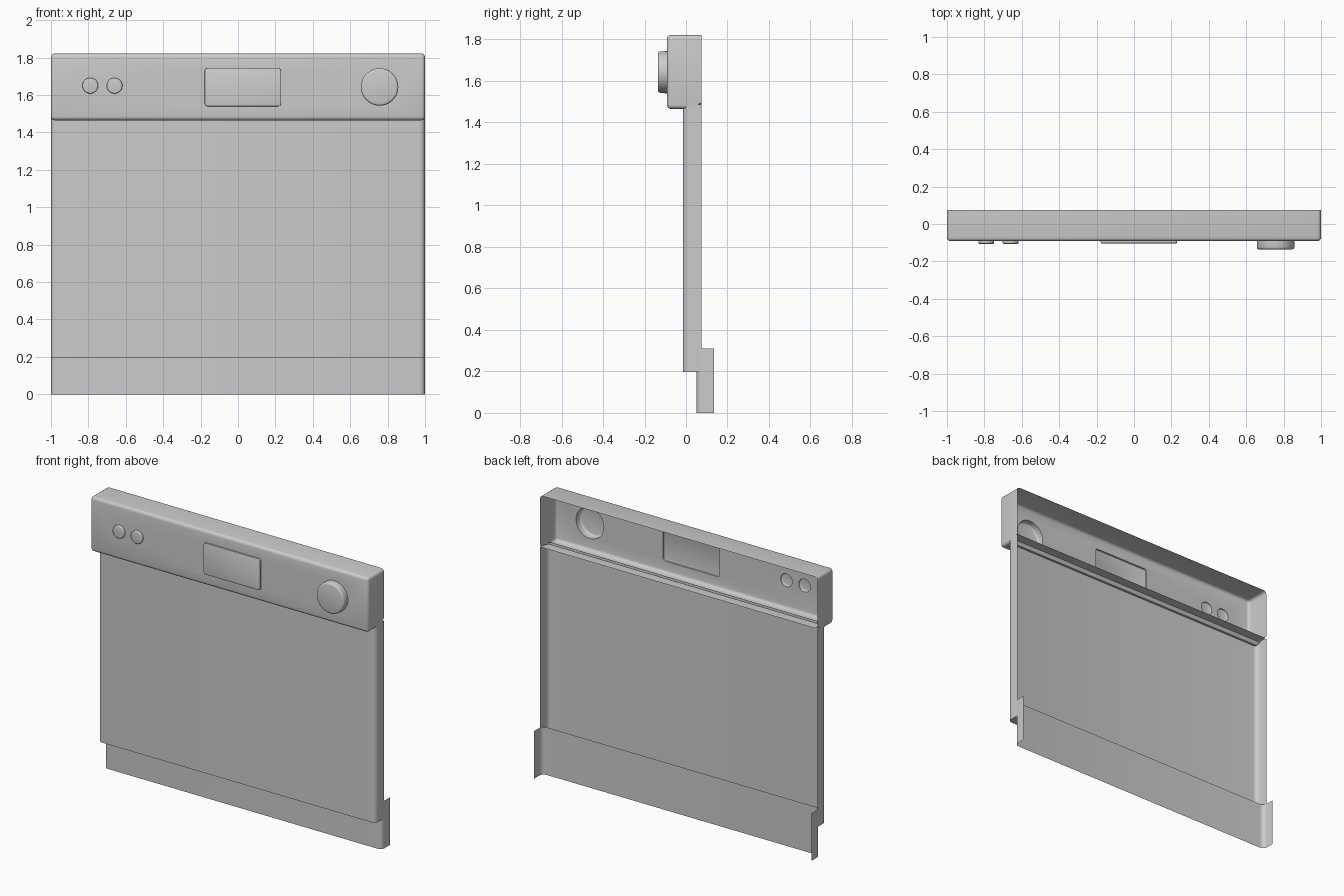
import bpy, bmesh, math
from mathutils import Matrix

if "Cube" in bpy.data.objects:
    bpy.data.objects.remove(bpy.data.objects["Cube"])


def make_object(name, bm, smooth=True):
    bmesh.ops.recalc_face_normals(bm, faces=bm.faces[:])
    mesh = bpy.data.meshes.new(name)
    bm.to_mesh(mesh)
    bm.free()
    ob = bpy.data.objects.new(name, mesh)
    bpy.context.collection.objects.link(ob)
    if smooth:
        shade(ob)
    return ob


def shade(ob):
    bpy.ops.object.select_all(action='DESELECT')
    ob.select_set(True)
    bpy.context.view_layer.objects.active = ob
    bpy.ops.object.shade_smooth_by_angle(angle=math.radians(35))


def u_shell(name, y_front, y_back, z0, z1, r, floor_y=None):
    """Open-backed sheet: rounded U in plan, raised from z0 to z1."""
    half = [(1, y_back)]
    if floor_y is not None:
        half.append((1, floor_y))
    for i in range(7):
        a = math.radians(15 * i)
        half.append((1 - r + r * math.cos(a), y_front + r - r * math.sin(a)))
    path = half + [(-x, y) for x, y in reversed(half)]
    bm = bmesh.new()
    low = [bm.verts.new((x, y, z0)) for x, y in path]
    high = [bm.verts.new((x, y, z1)) for x, y in path]
    for i in range(len(path) - 1):
        bm.faces.new((low[i], high[i], high[i + 1], low[i + 1]))
    if floor_y is not None:
        bm.faces.new(low[1:-1])
    return make_object(name, bm)


def round_bump(x, z, r, y_front, bevel):
    """Round button or knob whose rear end is buried in the panel."""
    bm = bmesh.new()
    depth = -0.06 - y_front
    m = Matrix.Translation((x, y_front + depth / 2, z)) @ Matrix.Rotation(math.pi / 2, 4, 'X')
    bmesh.ops.create_cone(bm, cap_ends=True, segments=48, radius1=r, radius2=r, depth=depth, matrix=m)
    rim = [e for e in bm.edges if all(v.co.y < y_front + 1e-4 for v in e.verts)]
    bmesh.ops.bevel(bm, geom=rim, offset=bevel, segments=3, profile=0.5, affect='EDGES')
    return make_object("bump_cutter", bm, False)


def display_bump(x0, x1, z0, z1, y_front):
    """Rectangular display window with rounded corners."""
    bm = bmesh.new()
    depth = -0.06 - y_front
    m = Matrix.Translation(((x0 + x1) / 2, y_front + depth / 2, (z0 + z1) / 2)) \
        @ Matrix.Diagonal((x1 - x0, depth, z1 - z0, 1))
    bmesh.ops.create_cube(bm, size=1, matrix=m)
    corners = [e for e in bm.edges if abs(e.verts[0].co.y - e.verts[1].co.y) > 0.01]
    bmesh.ops.bevel(bm, geom=corners, offset=0.015, segments=4, profile=0.5, affect='EDGES')
    rim = [e for e in bm.edges if all(v.co.y < y_front + 1e-4 for v in e.verts)]
    bmesh.ops.bevel(bm, geom=rim, offset=0.004, segments=2, profile=0.5, affect='EDGES')
    return make_object("bump_cutter", bm, False)


# control panel: stepped side profile swept across the width, front edges rounded
Y0, YB = -0.092, 0.075
profile = [(Y0, 1.465), (0.0, 1.465), (0.012, 1.487), (YB, 1.487), (YB, 1.822), (Y0, 1.822)]
bm = bmesh.new()
ends = [[bm.verts.new((x, y, z)) for y, z in profile] for x in (-1, 1)]
for loop in ends:
    bm.faces.new(loop)
n = len(profile)
for i in range(n):
    j = (i + 1) % n
    bm.faces.new((ends[0][i], ends[0][j], ends[1][j], ends[1][i]))
rounded = []
for e in bm.edges:
    a, b = (v.co for v in e.verts)
    front = max(a.y, b.y) < Y0 + 1e-4
    side_run = abs(a.x - b.x) < 1e-4 and abs(a.y - b.y) > 1e-3
    if front or side_run:
        rounded.append(e)
bmesh.ops.bevel(bm, geom=rounded, offset=0.02, segments=4, profile=0.5, affect='EDGES', clamp_overlap=True)
panel = make_object("control_panel", bm, False)

# raised buttons, display and knob, merged so the panel is hollow behind them
bumps = [round_bump(-0.79, 1.65, 0.042, -0.106, 0.006),
         round_bump(-0.66, 1.65, 0.042, -0.106, 0.006),
         round_bump(0.757, 1.643, 0.1, -0.136, 0.012),
         display_bump(-0.178, 0.23, 1.54, 1.745, -0.103)]
for b in bumps:
    mod = panel.modifiers.new("raise", 'BOOLEAN')
    mod.operation = 'UNION'
    mod.solver = 'EXACT'
    mod.object = b
bpy.context.view_layer.update()
merged = bpy.data.meshes.new_from_object(panel.evaluated_get(bpy.context.evaluated_depsgraph_get()))
panel.modifiers.clear()
panel.data = merged
for b in bumps:
    bpy.data.objects.remove(b)

# open back of the panel
bm = bmesh.new()
bm.from_mesh(merged)
back = [f for f in bm.faces if all(v.co.y > YB - 1e-3 for v in f.verts)]
bmesh.ops.delete(bm, geom=back, context='FACES')
bm.to_mesh(merged)
bm.free()
shade(panel)

# door sheet and kick plate, both open at the back
u_shell("door", -0.015, 0.075, 0.197, 1.487, 0.03, floor_y=0.05)
u_shell("kick_plate", 0.05, 0.136, 0.0, 0.31, 0.03)
